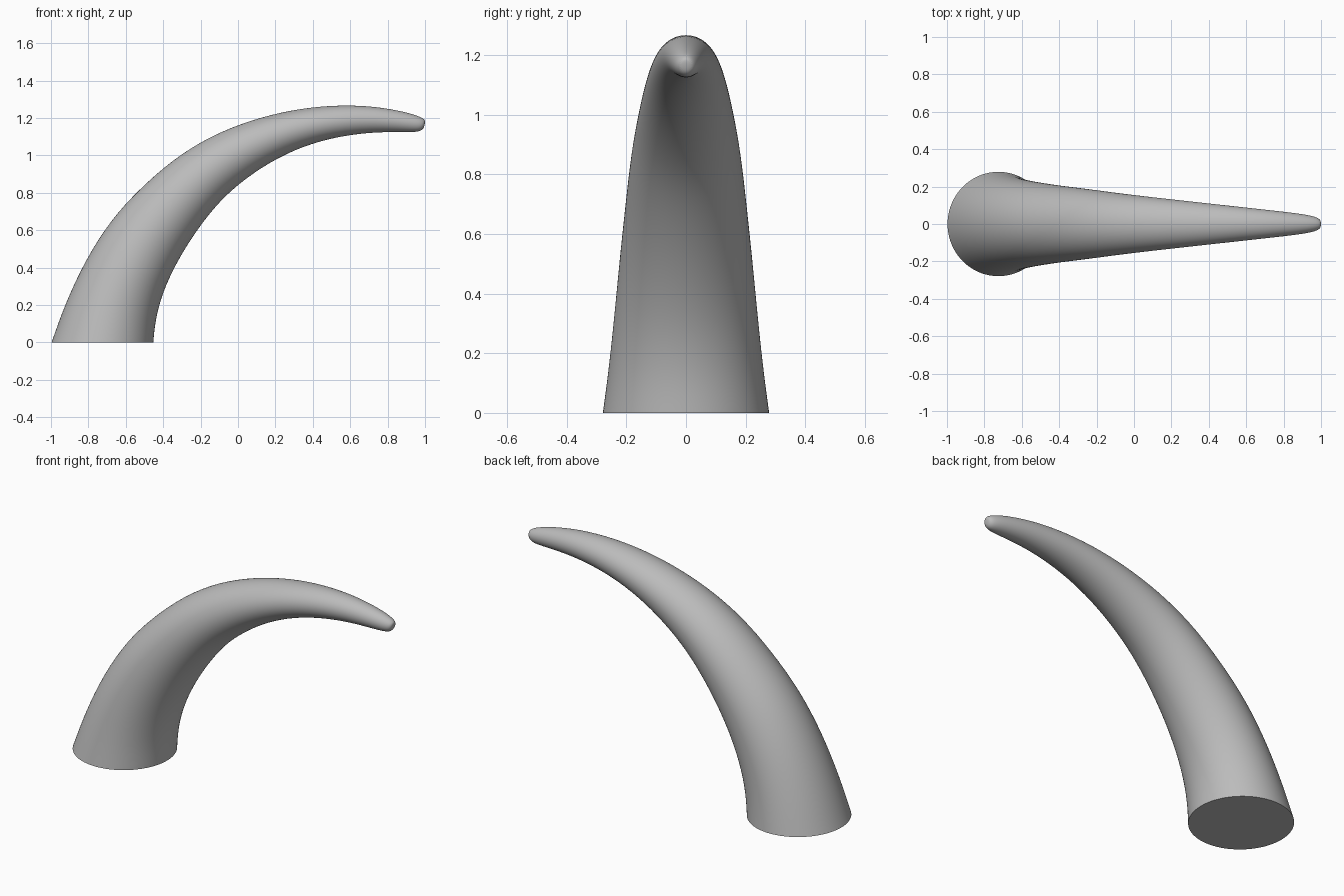
import bpy, bmesh, math
from mathutils import Vector

cube = bpy.data.objects.get("Cube")
if cube:
    bpy.data.objects.remove(cube, do_unlink=True)

SIDES = 24

# Sections along the tusk: outer edge x, z; inner edge x, z; half width in y
SECTIONS = [
    (-1.0, 0, -.45, 0, .282),
    (-.93, .2, -.44, .12, .26),
    (-.82, .44, -.40, .27, .24),
    (-.68, .66, -.33, .42, .222),
    (-.53, .82, -.24, .57, .205),
    (-.35, .98, -.12, .73, .187),
    (-.15, 1.105, 0, .845, .165),
    (.07, 1.192, .17, .965, .142),
    (.29, 1.246, .35, 1.05, .12),
    (.5, 1.27, .53, 1.10, .098),
    (.7, 1.267, .71, 1.123, .077),
    (.86, 1.241, .85, 1.125, .06),
    (.95, 1.217, .94, 1.124, .046),
    (.995, 1.197, .98, 1.13, .032),
    (1.002, 1.182, .995, 1.15, .015),
]

# Ivory body in one plain grey
grey = bpy.data.materials.new("plain grey")
grey.use_nodes = True
colour = (.5, .5, .5, 1)
grey.diffuse_color = colour
grey.node_tree.nodes["Principled BSDF"].inputs["Base Color"].default_value = colour

# Loft elliptical rings from the base to the blunt tip
bm = bmesh.new()
rings = []
for ox, oz, ix, iz, half in SECTIONS:
    outer, inner = Vector((ox, 0, oz)), Vector((ix, 0, iz))
    mid, radius = (outer + inner) / 2, (outer - inner) / 2
    ring = []
    for k in range(SIDES):
        a = math.tau * k / SIDES
        ring.append(bm.verts.new(mid + radius * math.cos(a) + Vector((0, half * math.sin(a), 0))))
    rings.append(ring)
for low, high in zip(rings, rings[1:]):
    for k in range(SIDES):
        n = (k + 1) % SIDES
        bm.faces.new((low[k], low[n], high[n], high[k]))
base = bm.faces.new(rings[0])
bm.faces.new(rings[-1])
bmesh.ops.recalc_face_normals(bm, faces=bm.faces)

# Keep the cut base flat and sharp
crease = bm.edges.layers.float.new("crease_edge")
for edge in base.edges:
    edge[crease] = 1

mesh = bpy.data.meshes.new("tusk")
bm.to_mesh(mesh)
bm.free()
mesh.materials.append(grey)
tusk = bpy.data.objects.new("tusk", mesh)
bpy.context.collection.objects.link(tusk)

# Smooth shading with a sharp base rim
bpy.ops.object.select_all(action="DESELECT")
tusk.select_set(True)
bpy.context.view_layer.objects.active = tusk
bpy.ops.object.shade_smooth_by_angle(angle=math.radians(50))
smooth = tusk.modifiers.new("smooth", "SUBSURF")
smooth.levels = smooth.render_levels = 2
